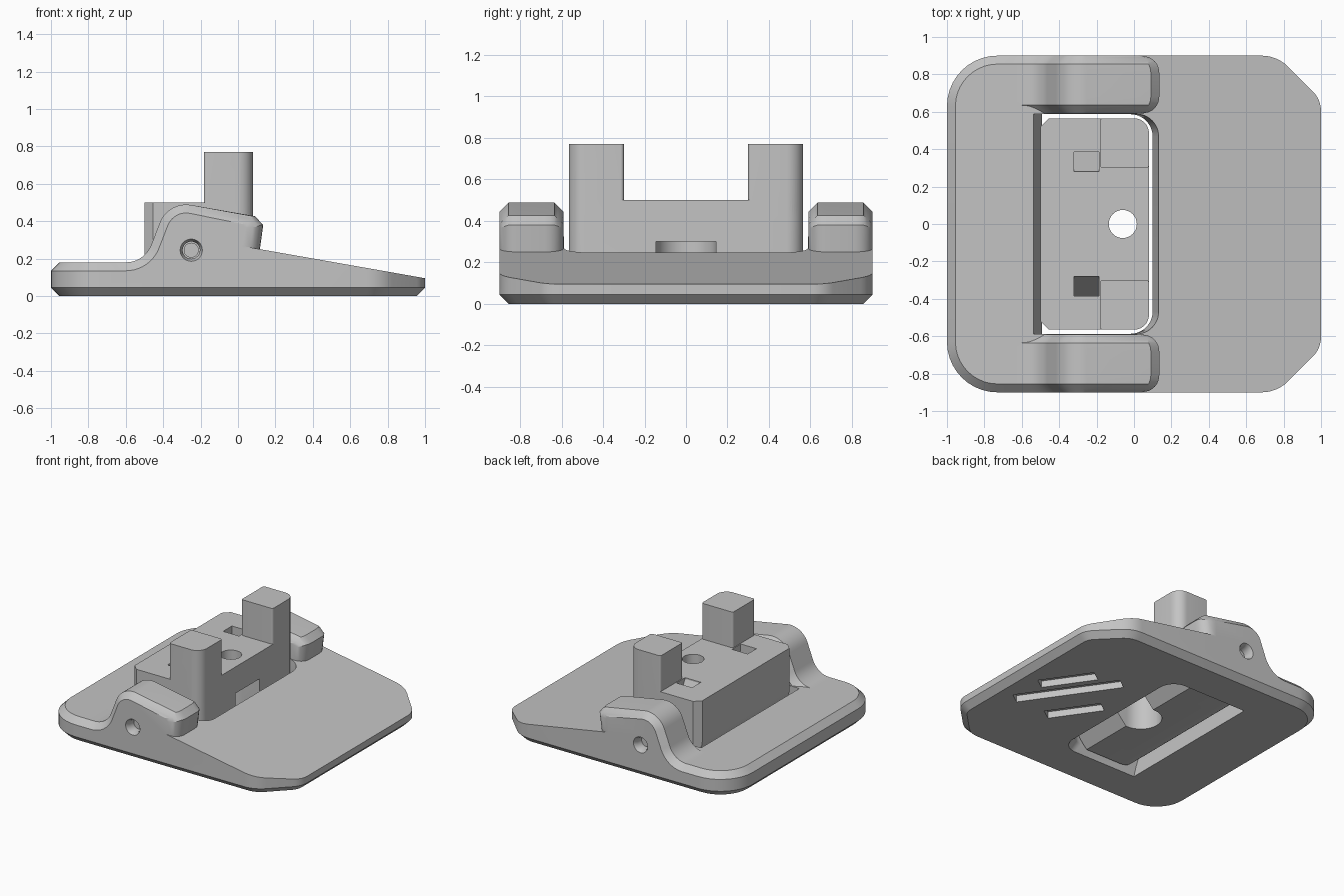
import bpy, bmesh, math
from mathutils import Vector

if "Cube" in bpy.data.objects:
    bpy.data.objects.remove(bpy.data.objects["Cube"])

grey = bpy.data.materials.new("plain_grey")
grey.use_nodes = True
colour = (0.55, 0.55, 0.55, 1)
grey.diffuse_color = colour
grey.node_tree.nodes["Principled BSDF"].inputs["Base Color"].default_value = colour


def rounded(corners, steps=10):
    """Closed 2D outline; a corner is (a, b) or (a, b, radius)."""
    out = []
    n = len(corners)
    for i, c in enumerate(corners):
        p = Vector(c[:2])
        if len(c) < 3:
            out.append(p)
            continue
        u = (Vector(corners[i - 1][:2]) - p).normalized()
        v = (Vector(corners[(i + 1) % n][:2]) - p).normalized()
        turn = math.pi - u.angle(v)
        reach = c[2] * math.tan(turn / 2)
        handle = reach - c[2] * 4 / 3 * math.tan(turn / 4)
        a, b, d, e = p + u * reach, p + u * handle, p + v * handle, p + v * reach
        for k in range(steps + 1):
            t = k / steps
            s = 1 - t
            out.append(a * s**3 + b * 3 * s * s * t + d * 3 * s * t * t + e * t**3)
    return out


def inset(pts, d):
    """Move every side of an outline inwards by d."""
    n = len(pts)
    area = sum(pts[i - 1].x * pts[i].y - pts[i].x * pts[i - 1].y for i in range(n))
    sign = 1 if area > 0 else -1
    out = []
    for i, p in enumerate(pts):
        u = (p - pts[i - 1]).normalized()
        v = (pts[(i + 1) % n] - p).normalized()
        nu, nv = Vector((-u.y, u.x)) * sign, Vector((-v.y, v.x)) * sign
        out.append(p + (nu + nv) * d / (1 + nu.dot(nv)))
    return out


def plan(pts, z):
    return [(p.x, p.y, z) for p in pts]


def side(pts, y):
    return [(p.x, y, p.y) for p in pts]


def loft(name, rings):
    bm = bmesh.new()
    vs = [[bm.verts.new(p) for p in ring] for ring in rings]
    n = len(vs[0])
    for lo, hi in zip(vs, vs[1:]):
        for i in range(n):
            j = (i + 1) % n
            bm.faces.new((lo[i], lo[j], hi[j], hi[i]))
    bm.faces.new(vs[0][::-1])
    bm.faces.new(vs[-1])
    bmesh.ops.recalc_face_normals(bm, faces=bm.faces)
    mesh = bpy.data.meshes.new(name)
    bm.to_mesh(mesh)
    bm.free()
    mesh.materials.append(grey)
    ob = bpy.data.objects.new(name, mesh)
    bpy.context.collection.objects.link(ob)
    return ob


def combine(ob, other, operation):
    mod = ob.modifiers.new("combine", "BOOLEAN")
    mod.object, mod.operation, mod.solver = other, operation, "EXACT"
    graph = bpy.context.evaluated_depsgraph_get()
    mesh = bpy.data.meshes.new_from_object(ob.evaluated_get(graph))
    ob.modifiers.clear()
    ob.data = mesh
    bpy.data.objects.remove(other)


def circle(r, steps=32):
    return [Vector((r * math.cos(k * math.tau / steps), r * math.sin(k * math.tau / steps)))
            for k in range(steps)]


def finish(ob):
    bpy.ops.object.select_all(action="DESELECT")
    ob.select_set(True)
    bpy.context.view_layer.objects.active = ob
    bpy.ops.object.shade_smooth_by_angle(angle=math.radians(25))


BEVEL = 0.045
PIN = Vector((-0.25, 0.245))
HOLE = Vector((-0.06, 0))

# Low plateau with rounded corners and a bevel all round
outline = rounded([(-1, -0.9, 0.27), (-0.1, -0.9), (-0.1, 0.9), (-1, 0.9, 0.27)])
small = inset(outline, BEVEL)
base = loft("base_plate", [plan(small, 0), plan(outline, BEVEL),
                           plan(outline, 0.18 - BEVEL), plan(small, 0.18)])

# Sloping ramp with clipped corners
outline = rounded([(-0.3, -0.9), (0.765, -0.9, 0.2), (1, -0.665, 0.15),
                   (1, 0.665, 0.15), (0.765, 0.9, 0.2), (-0.3, 0.9)], 6)
slope = [(p.x, p.y, 0.095 + 0.176 * (1 - p.x)) for p in outline]
combine(base, loft("ramp", [plan(inset(outline, BEVEL), 0), plan(outline, BEVEL), slope]), "UNION")

# Pair of arched hinge ears, bevelled along the top and rounded at the free end
arch = rounded([(-0.68, 0.05), (-0.68, 0.18), (-0.5, 0.18, 0.145), (-0.373, 0.508, 0.15),
                (0.09, 0.427), (0.135, 0.38), (0.117, 0.25), (0.1, 0.05)])
ROUND = 0.09
half = []
for d in (0, 0.008, 0.018, 0.03, BEVEL, 0.065, ROUND):
    t = max(0, BEVEL - d)
    half.append((d, t, ROUND - math.sqrt(ROUND**2 - (ROUND - d)**2) - t))
for s in (-1, 1):
    rings = []
    layers = [(0.59 + d, t, e) for d, t, e in half]
    layers += [(0.9 - d, t, e) for d, t, e in reversed(half)]
    for y, t, e in layers:
        ring = [p - Vector((e, 0)) if p.x > 0.02 else p for p in inset(arch, t)]
        rings.append(side(ring, s * y))
    combine(base, loft("ear", rings), "UNION")

# Opening for the clamp block, flaring at the top and at the bottom front
def opening(x0, x1, z):
    return plan(rounded([(x0, -0.587), (x1, -0.587, 0.12), (x1, 0.587, 0.12), (x0, 0.587)]), z)

combine(base, loft("opening", [opening(-0.487, 0.17, -0.02), opening(-0.51, 0.1, 0.08),
                               opening(-0.57, 0.142, 0.3), opening(-0.57, 0.142, 0.7)]),
        "DIFFERENCE")

# Countersunk pin holes in the ears
for s in (-1, 1):
    rings = [side([p + PIN for p in circle(r)], s * y)
             for y, r in ((0.91, 0.064), (0.87, 0.046), (0.82, 0.046))]
    combine(base, loft("pin_hole", rings), "DIFFERENCE")

# Slanted grip grooves underneath
along, across = Vector((-0.57, 0.82)), Vector((0.82, 0.57))
for x, y, length in ((0.705, 0.135, 0.4), (0.605, 0.02, 0.76), (0.4, -0.16, 0.4)):
    c = Vector((x, y))
    pts = [c + along * length / 2 * a + across * 0.05 * b
           for a, b in ((-1, -1), (1, -1), (1, 1), (-1, 1))]
    combine(base, loft("groove", [plan(pts, -0.05), plan(pts, 0.05)]), "DIFFERENCE")
finish(base)

# Clamp block: side profile trimmed by its plan shape
profile = rounded([(-0.5, 0.5), (-0.5, 0.04, 0.15), (-0.05, 0.04), (0.08, 0.18), (0.08, 0.5)])
block = loft("clamp_block", [side(profile, -0.6), side(profile, 0.6)])
outline = rounded([(-0.5, -0.52), (-0.455, -0.565), (0.08, -0.565, 0.08),
                   (0.08, 0.565, 0.08), (-0.455, 0.565), (-0.5, 0.52)])
combine(block, loft("trim", [plan(outline, -0.1), plan(outline, 0.7)]), "INTERSECT")

# Upright jaws and slanted pockets, mirrored
for s in (-1, 1):
    outline = rounded([(-0.182, s * 0.3, 0.015), (0.08, s * 0.3, 0.015),
                       (0.08, s * 0.565, 0.08), (-0.182, s * 0.565, 0.015)])
    combine(block, loft("jaw", [plan(outline, 0.4), plan(outline, 0.77)]), "UNION")
    cut = [(0.28, 0.55), (0.385, 0.55), (0.385, 0.3), (0.28, 0.49)]
    combine(block, loft("pocket", [[(x, s * y, z) for y, z in cut] for x in (-0.32, -0.188)]),
            "DIFFERENCE")

# Screw hole with an open recess below
pts = [p + HOLE for p in circle(0.075)]
combine(block, loft("screw_hole", [plan(pts, -0.1), plan(pts, 0.6)]), "DIFFERENCE")
pts = rounded([(0.2, -0.145), (0.2, 0.145), (-0.205, 0.145, 0.144), (-0.205, -0.145, 0.144)])
combine(block, loft("recess", [plan(pts, -0.1), plan(pts, 0.3)]), "DIFFERENCE")
finish(block)

# Hinge pin ends seated in the ears
pts = [p + PIN for p in circle(0.04)]
for s in (-1, 1):
    finish(loft("hinge_pin", [side(pts, s * 0.62), side(pts, s * 0.83)]))
